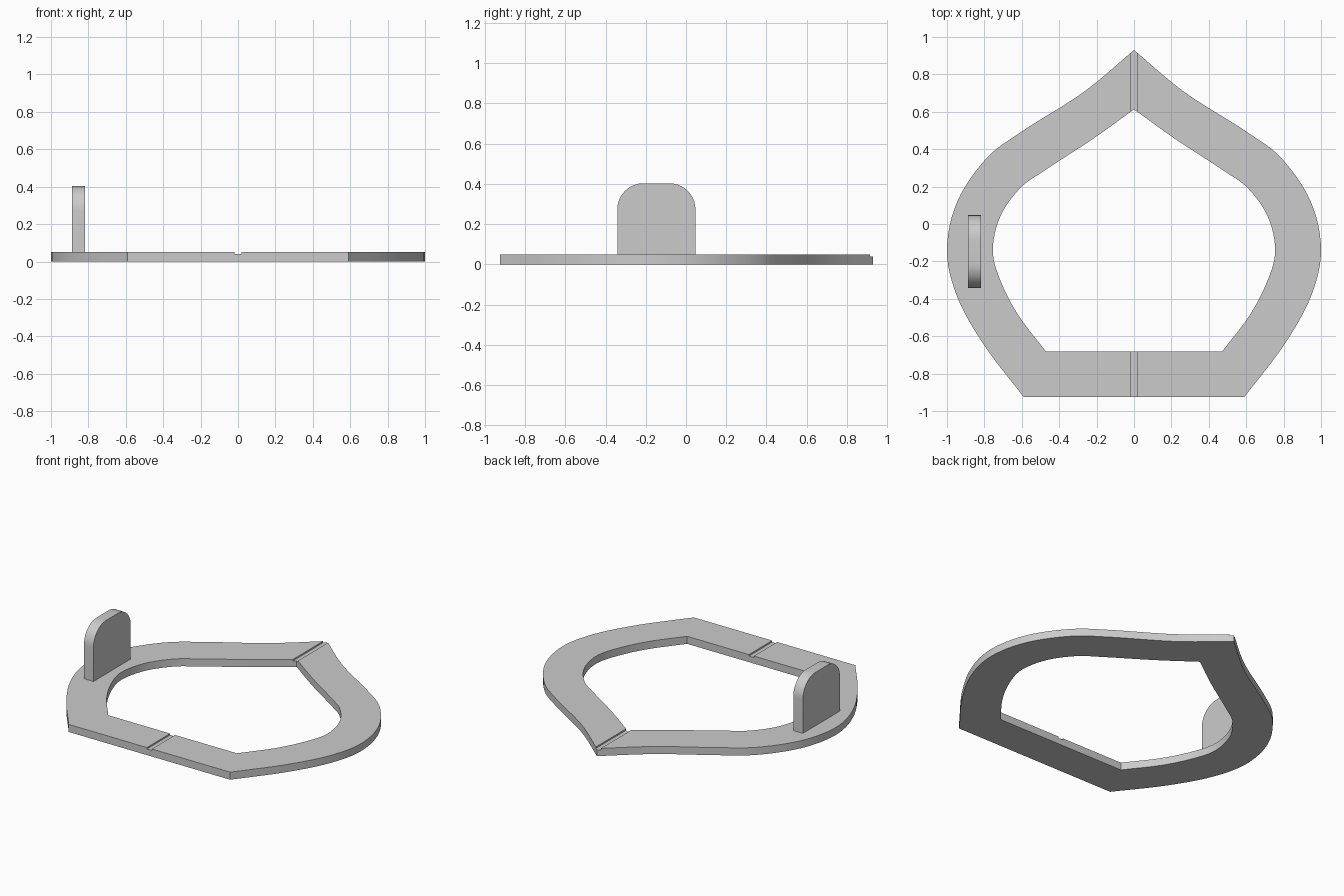
import bpy, bmesh, math
from mathutils import Vector

if "Cube" in bpy.data.objects:
    bpy.data.objects.remove(bpy.data.objects["Cube"])

THICK = 0.05


def spline(pts, n=6):
    """Smooth curve through the points (Catmull-Rom)."""
    p = [Vector(q) for q in pts]
    p = [2 * p[0] - p[1]] + p + [2 * p[-1] - p[-2]]
    out = []
    for a, b, c, d in zip(p, p[1:], p[2:], p[3:]):
        for k in range(n):
            t = k / n
            out.append(0.5 * (2 * b + (c - a) * t + (2 * a - 5 * b + 4 * c - d) * t * t
                              + (3 * b - a - 3 * c + d) * t ** 3))
    return out + [p[-2]]


def make_object(name, bm):
    bmesh.ops.recalc_face_normals(bm, faces=bm.faces)
    me = bpy.data.meshes.new(name)
    bm.to_mesh(me)
    bm.free()
    ob = bpy.data.objects.new(name, me)
    bpy.context.collection.objects.link(ob)
    return ob


def extrude_faces(bm, vec):
    res = bmesh.ops.extrude_face_region(bm, geom=bm.faces[:])
    bmesh.ops.translate(bm, vec=vec, verts=[v for v in res["geom"] if isinstance(v, bmesh.types.BMVert)])


def shade(ob):
    bpy.ops.object.select_all(action='DESELECT')
    ob.select_set(True)
    bpy.context.view_layer.objects.active = ob
    bpy.ops.object.shade_smooth_by_angle(angle=math.radians(25))


# Frame: right half outlines from bottom corner to the tip, mirrored to a loop
outer = [(0.59, -0.925), (0.80, -0.65), (0.945, -0.39), (1.0, -0.14), (0.945, 0.12),
         (0.79, 0.35), (0.60, 0.495), (0.27, 0.705), (0, 0.93)]
inner = [(0.47, -0.683), (0.62, -0.485), (0.715, -0.30), (0.755, -0.14), (0.715, 0.04),
         (0.61, 0.19), (0.48, 0.285), (0.22, 0.455), (0, 0.613)]


def full_loop(half):
    right = spline(half)
    return right + [Vector((-p.x, p.y)) for p in reversed(right[:-1])]


bm = bmesh.new()
vo = [bm.verts.new((*p, 0)) for p in full_loop(outer)]
vi = [bm.verts.new((*p, 0)) for p in full_loop(inner)]
for i in range(len(vo)):
    j = (i + 1) % len(vo)
    bm.faces.new((vo[i], vo[j], vi[j], vi[i]))
extrude_faces(bm, (0, 0, THICK))
frame = make_object("frame", bm)

# Shallow grooves across the frame on the centre line
bm = bmesh.new()
bmesh.ops.create_cube(bm, size=1)
bmesh.ops.scale(bm, vec=(0.036, 2.4, 0.06), verts=bm.verts)
bmesh.ops.translate(bm, vec=(0, 0, THICK - 0.01 + 0.03), verts=bm.verts)
cutter = make_object("groove_cutter", bm)
cutter.hide_render = True
mod = frame.modifiers.new("grooves", 'BOOLEAN')
mod.operation = 'DIFFERENCE'
mod.solver = 'EXACT'
mod.object = cutter
shade(frame)
bpy.ops.object.modifier_move_to_index(modifier="grooves", index=0)
bpy.ops.object.modifier_apply(modifier="grooves")
bpy.data.objects.remove(cutter)

# Upright tab with rounded top corners
y0, y1, top, r = -0.342, 0.047, 0.403, 0.13
prof = [(y0, THICK), (y1, THICK)]
for cy, start in ((y1 - r, 0), (y0 + r, 90)):
    for k in range(11):
        a = math.radians(start + 9 * k)
        prof.append((cy + r * math.cos(a), top - r + r * math.sin(a)))
bm = bmesh.new()
bm.faces.new([bm.verts.new((-0.887, y, z)) for y, z in prof])
extrude_faces(bm, (0.07, 0, 0))
shade(make_object("upright_tab", bm))
